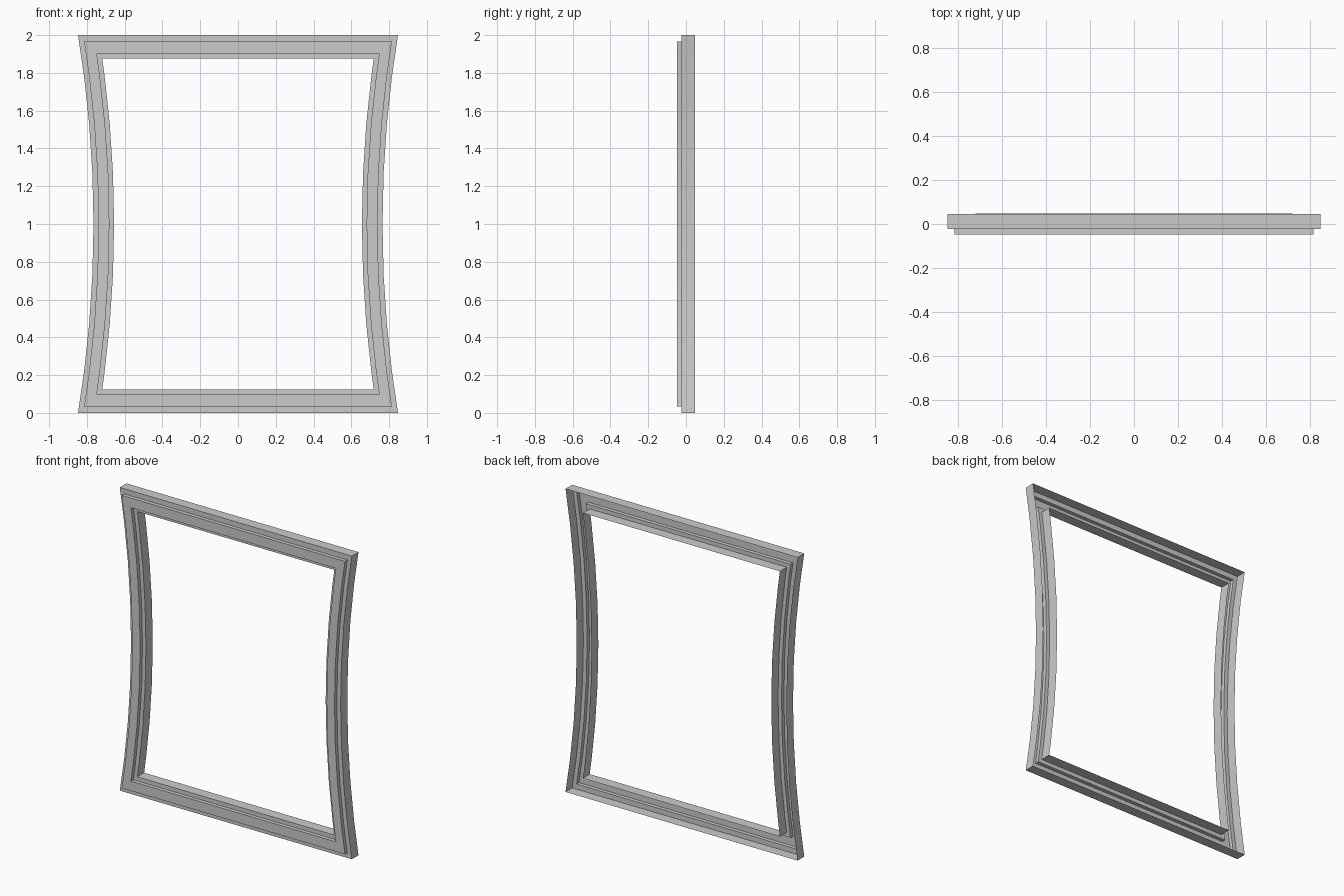
import bpy, bmesh

if "Cube" in bpy.data.objects:
    bpy.data.objects.remove(bpy.data.objects["Cube"])

# Moulding profile from back outer edge to back inner edge:
# (inset at the sides, inset at top and bottom, y)
PROFILE = [
    (0.0, 0.0, 0.0465),
    (0.0, 0.0, -0.023),
    (0.027, 0.034, -0.023),
    (0.027, 0.034, -0.048),
    (0.084, 0.098, -0.048),
    (0.084, 0.098, -0.023),
    (0.109, 0.125, -0.023),
    (0.109, 0.125, 0.048),
]
HEIGHTS = [0.0, 0.22, 0.47, 0.73, 1.0, 1.27, 1.53, 1.78, 2.0]


def half_width(z):
    """Outer half width of the waisted outline."""
    return 0.765 + 0.082 * (z - 1.0) ** 2


def outline(side, end, y):
    """Closed loop, counter-clockwise seen from the front."""
    right = []
    for z in HEIGHTS:
        z = min(max(z, end), 2.0 - end)
        right.append((half_width(z) - side, y, z))
    left = [(-x, y_, z) for x, y_, z in reversed(right)]
    return right + left


# Frame: the open moulding swept round the outline with mitred corners
bm = bmesh.new()
loops = [[bm.verts.new(p) for p in outline(*row)] for row in PROFILE]
n = len(loops[0])
for a, b in zip(loops, loops[1:]):
    for i in range(n):
        j = (i + 1) % n
        bm.faces.new((a[i], a[j], b[j], b[i]))

mesh = bpy.data.meshes.new("window_frame")
bm.to_mesh(mesh)
bm.free()
frame = bpy.data.objects.new("window_frame", mesh)
bpy.context.collection.objects.link(frame)

# Smooth along the curved sides, sharp at the moulding edges
bpy.context.view_layer.objects.active = frame
frame.select_set(True)
bpy.ops.object.shade_smooth_by_angle(angle=0.5)
